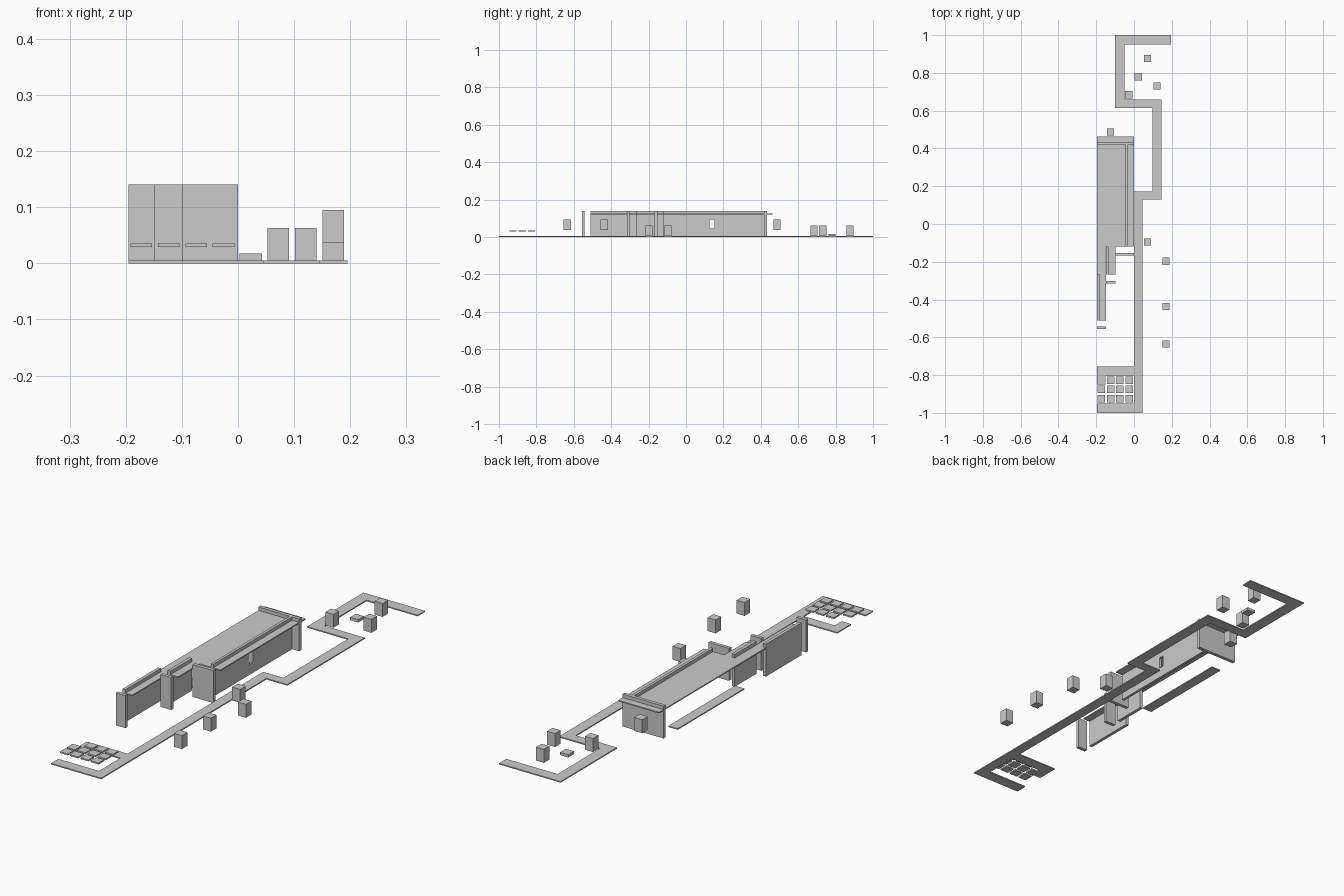
import bpy
import bmesh

cube = bpy.data.objects.get("Cube")
if cube:
    bpy.data.objects.remove(cube, do_unlink=True)

grey = bpy.data.materials.new("light_grey")
grey.use_nodes = True
colour = (0.6, 0.6, 0.6, 1)
grey.diffuse_color = colour
grey.node_tree.nodes["Principled BSDF"].inputs["Base Color"].default_value = colour


def finish(name, bm):
    mesh = bpy.data.meshes.new(name)
    bm.to_mesh(mesh)
    bm.free()
    mesh.materials.append(grey)
    obj = bpy.data.objects.new(name, mesh)
    bpy.context.scene.collection.objects.link(obj)
    return obj


def box(name, x, y, z):
    """Box from (min, max) ranges on each axis."""
    bm = bmesh.new()
    bmesh.ops.create_cube(bm, size=1)
    for v in bm.verts:
        v.co = [r[0] if c < 0 else r[1] for c, r in zip(v.co, (x, y, z))]
    return finish(name, bm)


def slab(name, outline, low, high):
    """Flat plan outline extruded upward."""
    bm = bmesh.new()
    face = bm.faces.new([bm.verts.new((x, y, low)) for x, y in outline])
    top = bmesh.ops.extrude_face_region(bm, geom=[face])["geom"]
    for v in top:
        if isinstance(v, bmesh.types.BMVert):
            v.co.z = high
    bmesh.ops.recalc_face_normals(bm, faces=bm.faces)
    return finish(name, bm)


PATH = 0.005
TOP = 0.14
ROOF = (0.12, 0.125)

# Winding ground path, one outline
slab("winding_path", [
    (-0.195, -1), (0.045, -1), (0.045, 0.13), (0.145, 0.13), (0.145, 0.66),
    (-0.05, 0.66), (-0.05, 0.95), (0.195, 0.95), (0.195, 1), (-0.1, 1),
    (-0.1, 0.615), (0.097, 0.615), (0.097, 0.172), (0, 0.172), (0, -0.755),
    (-0.195, -0.755), (-0.195, -0.85), (-0.15, -0.85), (-0.15, -0.803),
    (0, -0.803), (0, -0.95), (-0.195, -0.95)], 0, PATH)
box("side_path", (-0.195, -0.15), (-0.12, 0.335), (0, PATH))

# Roof with a narrow front extension
slab("roof", [(-0.195, -0.268), (-0.15, -0.268), (-0.15, -0.12),
              (-0.035, -0.12), (-0.035, 0.425), (-0.195, 0.425)], *ROOF)

# Stepped side walls, each with a canopy on its outer face
walls = {}
for part, x0, x1, x2, y0, y1 in [
        ("front", -0.195, -0.181, -0.149, -0.51, -0.268),
        ("middle", -0.149, -0.135, -0.099, -0.268, -0.12),
        ("main", -0.046, -0.034, 0, -0.12, 0.42)]:
    walls[part] = box(part + "_wall", (x0, x1), (y0, y1), (0, TOP))
    box(part + "_canopy", (x1, x2), (y0, y1), ROOF)

# Window opening in the main wall
cutter = box("window_cutter", (-0.1, 0), (0.126, 0.152), (0.045, 0.095))
cutter.hide_render = True
cutter.hide_viewport = True
cutter.display_type = 'WIRE'
cut = walls["main"].modifiers.new("window", 'BOOLEAN')
cut.operation = 'DIFFERENCE'
cut.solver = 'EXACT'
cut.object = cutter

# Back wall and its canopy
box("back_wall", (-0.195, 0), (0.418, 0.433), (0, TOP))
box("back_canopy", (-0.195, 0), (0.433, 0.463), ROOF)

# Freestanding front panels
for part, x0, x1, y in [("left", -0.195, -0.149, -0.557),
                        ("middle", -0.149, -0.099, -0.316),
                        ("right", -0.099, 0, -0.168)]:
    box(part + "_front_panel", (x0, x1), (y, y + 0.015), (0, TOP))

# Floating grid of tiles, leaving out the corner over the path
for row in range(3):
    for col in range(4):
        if row == 2 and col == 0:
            continue
        x, y = -0.192 + col * 0.049, -0.944 + row * 0.049
        box(f"tile_{row}_{col}", (x, x + 0.039), (y, y + 0.039), (0.029, 0.035))

# Scattered upright blocks, some raised
for i, (x, y, low) in enumerate([
        (0.17, -0.635, 0.037), (0.17, -0.437, 0.037), (0.17, -0.197, PATH),
        (0.072, -0.096, PATH), (-0.125, 0.487, 0.037), (-0.028, 0.684, PATH),
        (0.121, 0.731, PATH), (0.072, 0.877, PATH)]):
    box(f"block_{i}", (x - 0.019, x + 0.019), (y - 0.019, y + 0.019),
        (low, low + 0.058))
box("low_block", (0.003, 0.043), (0.761, 0.8), (PATH, 0.017))
